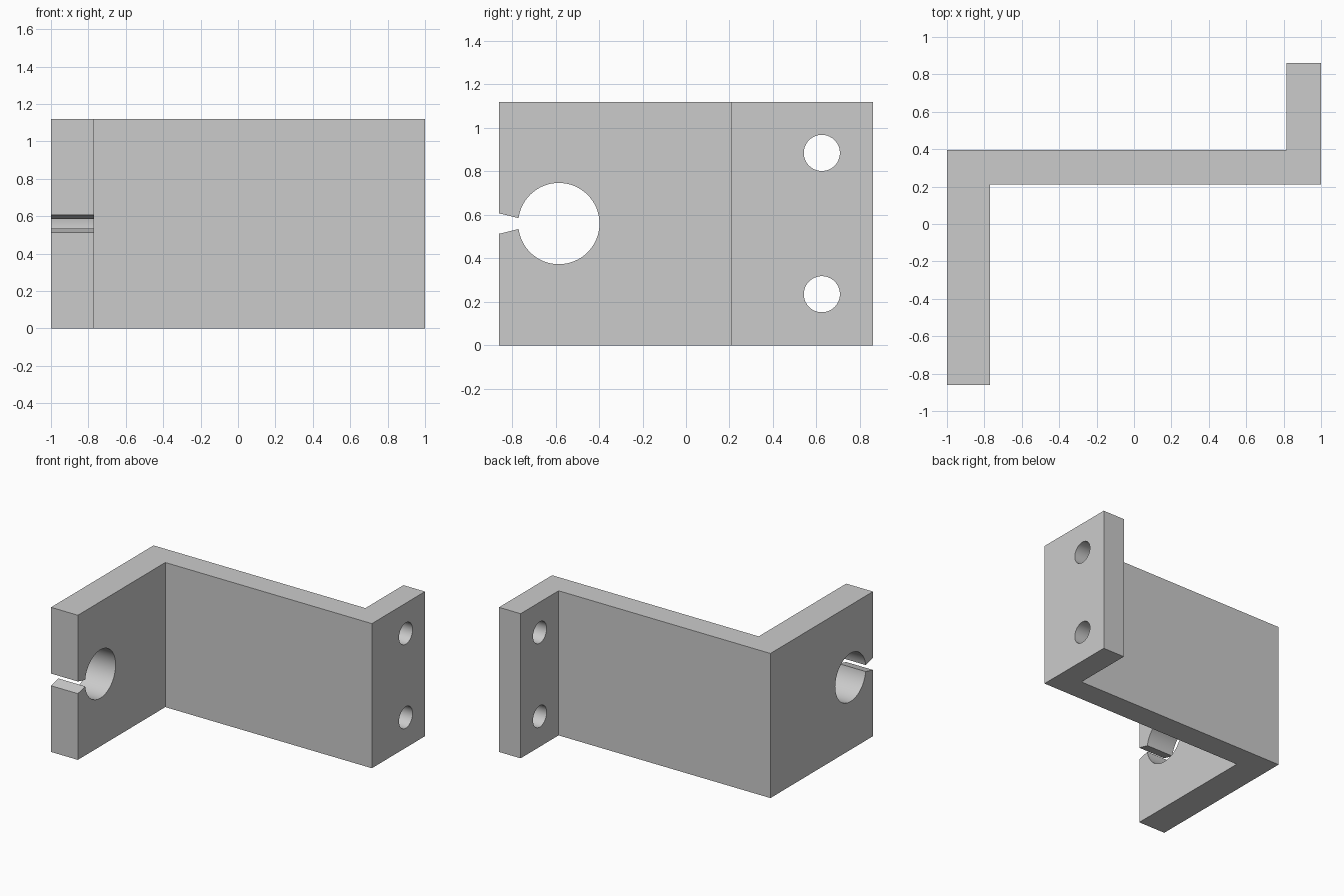
import bpy
import bmesh
from mathutils import Vector

default_cube = bpy.data.objects.get("Cube")
if default_cube:
    bpy.data.objects.remove(default_cube, do_unlink=True)

HEIGHT = 1.12
MID_Z = HEIGHT / 2

grey = bpy.data.materials.new("light_grey")
grey.use_nodes = True
grey.diffuse_color = (0.6, 0.6, 0.6, 1)
grey.node_tree.nodes["Principled BSDF"].inputs["Base Color"].default_value = (0.6, 0.6, 0.6, 1)


def prism(name, points, direction):
    """Extrude a closed outline along a direction."""
    bm = bmesh.new()
    face = bm.faces.new([bm.verts.new(p) for p in points])
    moved = bmesh.ops.extrude_face_region(bm, geom=[face])["geom"]
    bmesh.ops.translate(bm, vec=Vector(direction),
                        verts=[v for v in moved if isinstance(v, bmesh.types.BMVert)])
    bmesh.ops.recalc_face_normals(bm, faces=bm.faces)
    mesh = bpy.data.meshes.new(name)
    bm.to_mesh(mesh)
    bm.free()
    mesh.materials.append(grey)
    obj = bpy.data.objects.new(name, mesh)
    bpy.context.collection.objects.link(obj)
    return obj


def bore(name, x, y, z, radius):
    """Cylinder cutter lying along x."""
    bpy.ops.mesh.primitive_cylinder_add(vertices=64, radius=radius, depth=0.5,
                                        location=(x, y, z), rotation=(0, 1.5707963, 0))
    obj = bpy.context.object
    obj.name = name
    obj.data.materials.append(grey)
    return obj


# Z-shaped bracket body
outline = [(-1, -0.86), (-0.77, -0.86), (-0.77, 0.21), (1, 0.21),
           (1, 0.86), (0.815, 0.86), (0.815, 0.395), (-1, 0.395)]
bracket = prism("bracket", [(x, y, 0) for x, y in outline], (0, 0, HEIGHT))

# Clamp bore, tapered entry slot and the two mounting holes
slot = [(-0.95, -0.069), (-0.70, -0.008), (-0.70, 0.008), (-0.95, 0.069)]
cutters = [bore("clamp_bore", -0.885, -0.585, MID_Z, 0.187),
           prism("entry_slot", [(-1.1, y, MID_Z + dz) for y, dz in slot], (0.45, 0, 0))]
for side in (-1, 1):
    cutters.append(bore("mounting_hole", 0.91, 0.625, MID_Z + side * 0.325, 0.083))

bpy.ops.object.select_all(action='DESELECT')
bracket.select_set(True)
bpy.context.view_layer.objects.active = bracket
for cutter in cutters:
    cutter.hide_render = True
    mod = bracket.modifiers.new(cutter.name, 'BOOLEAN')
    mod.operation = 'DIFFERENCE'
    mod.solver = 'EXACT'
    mod.object = cutter
    bpy.ops.object.modifier_apply(modifier=mod.name)
    bpy.data.objects.remove(cutter, do_unlink=True)

# Smooth bores, sharp plate edges
bpy.ops.object.shade_smooth_by_angle(angle=0.35)
